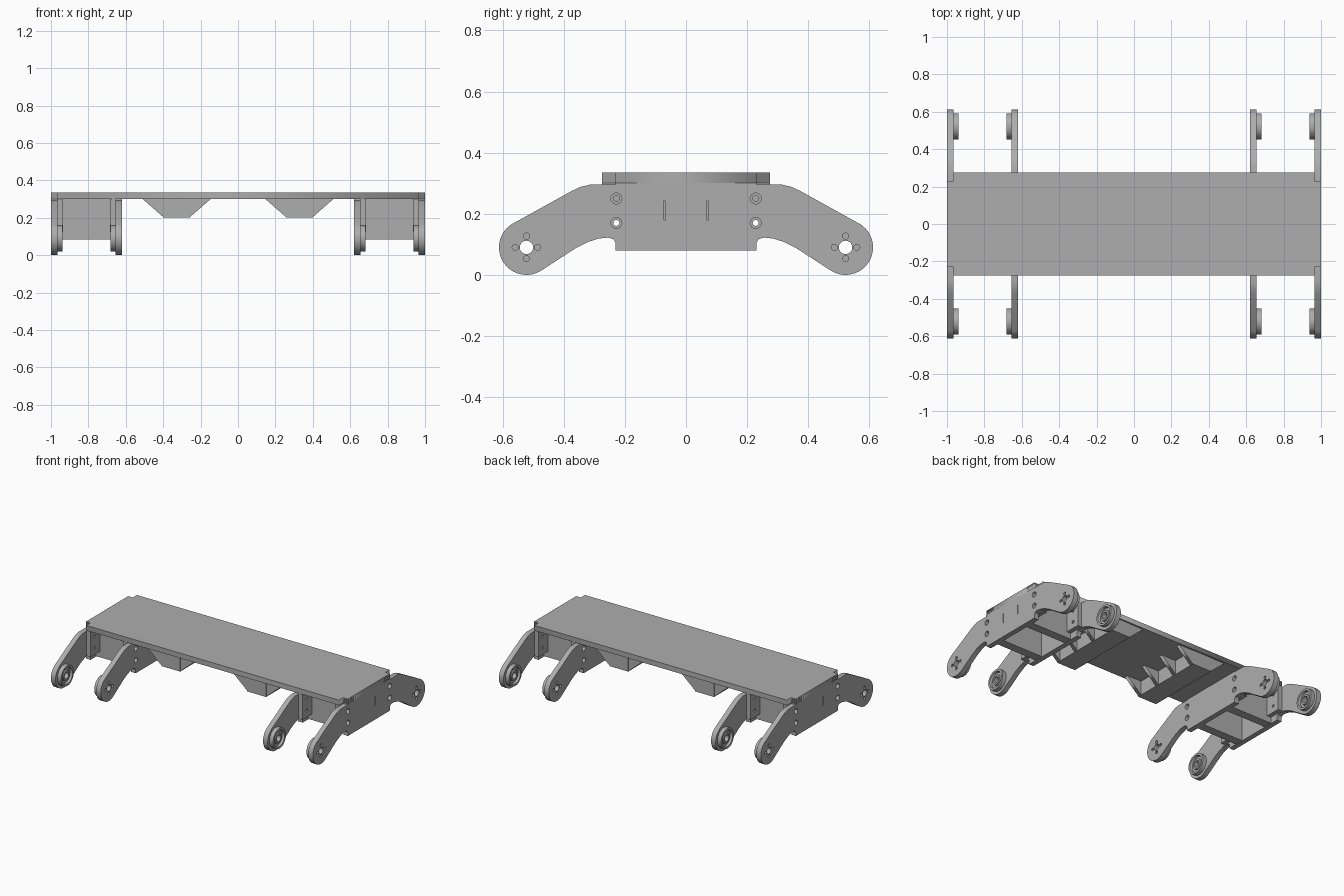
import bpy
import bmesh
from math import cos, sin, pi, radians
from mathutils import Matrix

cube = bpy.data.objects.get("Cube")
if cube:
    bpy.data.objects.remove(cube, do_unlink=True)

grey = bpy.data.materials.new("plain_grey")
grey.use_nodes = True
colour = (0.42, 0.42, 0.42, 1)
grey.diffuse_color = colour
grey.node_tree.nodes["Principled BSDF"].inputs["Base Color"].default_value = colour

# Sends profile axes (x, y, depth) to (y, z, x) or to (x, z, -y)
SIDEWAYS = Matrix(((0, 0, 1, 0), (1, 0, 0, 0), (0, 1, 0, 0), (0, 0, 0, 1)))
FACING = Matrix.Rotation(pi / 2, 4, "X")


def add_mesh(name, mesh, smooth=False):
    obj = bpy.data.objects.new(name, mesh)
    bpy.context.collection.objects.link(obj)
    mesh.materials.clear()
    mesh.materials.append(grey)
    if smooth:
        bpy.ops.object.select_all(action="DESELECT")
        obj.select_set(True)
        bpy.context.view_layer.objects.active = obj
        bpy.ops.object.shade_smooth_by_angle(angle=radians(30))
    return obj


def box(name, x, y, z):
    bm = bmesh.new()
    bmesh.ops.create_cube(bm, size=1)
    for v in bm.verts:
        v.co = [lo + (hi - lo) * (c + 0.5) for c, (lo, hi) in zip(v.co, (x, y, z))]
    mesh = bpy.data.meshes.new(name)
    bm.to_mesh(mesh)
    bm.free()
    return add_mesh(name, mesh)


def arc(cx, cy, r, start=0, end=360, n=20):
    return [(cx + r * cos(radians(start + (end - start) * i / n)),
             cy + r * sin(radians(start + (end - start) * i / n))) for i in range(n)]


def rect(x0, x1, y0, y1):
    return [(x0, y0), (x1, y0), (x1, y1), (x0, y1)]


def plate(name, loops, thick, matrix, smooth=False):
    """Extruded flat outline; every loop after the first is a hole."""
    curve = bpy.data.curves.new(name, "CURVE")
    curve.dimensions = "2D"
    curve.fill_mode = "BOTH"
    curve.extrude = thick / 2
    for loop in loops:
        spline = curve.splines.new("POLY")
        spline.points.add(len(loop) - 1)
        for p, (a, b) in zip(spline.points, loop):
            p.co = (a, b, 0, 1)
        spline.use_cyclic_u = True
    temp = bpy.data.objects.new(name + "_outline", curve)
    bpy.context.collection.objects.link(temp)
    graph = bpy.context.evaluated_depsgraph_get()
    mesh = bpy.data.meshes.new_from_object(temp.evaluated_get(graph))
    bpy.data.objects.remove(temp, do_unlink=True)
    bm = bmesh.new()
    bm.from_mesh(mesh)
    bmesh.ops.remove_doubles(bm, verts=bm.verts, dist=0.0001)
    bmesh.ops.transform(bm, matrix=matrix, verts=bm.verts)
    bmesh.ops.recalc_face_normals(bm, faces=bm.faces)
    bm.to_mesh(mesh)
    bm.free()
    return add_mesh(name, mesh, smooth)


HUB_Y, HUB_Z, T = 0.522, 0.09, 0.035


def hub_holes(side):
    y = side * HUB_Y
    small = [arc(y + 0.037 * dy, HUB_Z + 0.037 * dz, 0.01, n=12)
             for dy, dz in ((1, 0), (-1, 0), (0, 1), (0, -1))]
    return [arc(y, HUB_Z, 0.022)] + small


def arm_outline(top):
    """Body with a bent, round-ended arm at each end."""
    half = [(0.23, 0.08), (0.23, 0.105), (0.238, 0.117), (0.255, 0.122),
            (0.285, 0.119), (0.32, 0.108), (0.36, 0.088)]
    half += arc(HUB_Y, HUB_Z, 0.09, -122, 63, 28)
    half += [(0.375, 0.274), (0.345, 0.288), (0.315, 0.295), (0.23, 0.295), (0.23, top)]
    return half + [(-y, z) for y, z in reversed(half)]


def boss(name, x, y, direction):
    """Turned hub ring with a recessed face, pointing along x."""
    profile = [(0.022, 0), (0.07, 0), (0.07, 0.028), (0.056, 0.028), (0.052, 0.012),
               (0.036, 0.012), (0.034, 0.022), (0.022, 0.022)]
    bm = bmesh.new()
    verts = [bm.verts.new((x + direction * d, y + r, HUB_Z)) for r, d in profile]
    edges = [bm.edges.new((a, b)) for a, b in zip(verts, verts[1:] + verts[:1])]
    bmesh.ops.spin(bm, geom=verts + edges, cent=(x, y, HUB_Z), axis=(1, 0, 0),
                   angle=2 * pi, steps=32, use_merge=True)
    bmesh.ops.remove_doubles(bm, verts=bm.verts, dist=0.0001)
    bmesh.ops.recalc_face_normals(bm, faces=bm.faces)
    mesh = bpy.data.meshes.new(name)
    bm.to_mesh(mesh)
    bm.free()
    add_mesh(name, mesh, True)


# Deck with notched corners
corners = [(1 - T, 0.275), (1 - T, 0.23), (1, 0.23)]
right = [(x, -y) for x, y in corners] + corners[::-1]
deck = right + [(-x, -y) for x, y in right]
plate("deck", [deck], T, Matrix.Translation((0, 0, 0.3175)))

# Leg modules at both ends
for sx, end in ((1, "left"), (-1, "right")):
    bolts = [arc(s * 0.228, z, 0.018, n=16) for s in (1, -1) for z in (0.17, 0.25)]
    hubs = hub_holes(1) + hub_holes(-1)
    slots = [rect(s * 0.07 - 0.002, s * 0.07 + 0.002, 0.178, 0.243) for s in (1, -1)]
    for kind, x, top, extra in (("outer", 1 - T / 2, 0.334, slots), ("inner", 0.6375, 0.299, [])):
        matrix = Matrix.Translation((sx * x, 0, 0)) @ SIDEWAYS
        plate(f"{end}_{kind}_arm_plate", [arm_outline(top)] + bolts + hubs + extra,
              T, matrix, True)
        inward = sx if kind == "inner" else -sx
        face = sx * x + inward * T / 2
        for sy, where in ((1, "back"), (-1, "front")):
            boss(f"{end}_{kind}_{where}_hub", face, sy * HUB_Y, inward)
            # Drilled mounting bracket behind the bolt holes
            y0, y1 = sorted((sy * 0.16, sy * 0.275))
            holes = [arc(sy * 0.228, z, 0.01, n=12) for z in (0.17, 0.25)]
            plate(f"{end}_{kind}_{where}_bracket", [rect(y0, y1, 0.125, 0.3)] + holes, 0.03,
                  Matrix.Translation((face + inward * 0.015, 0, 0)) @ SIDEWAYS, True)
    # Cross walls of the open-bottomed housing
    for sy, where in ((1, "back"), (-1, "front")):
        box(f"{end}_{where}_housing_wall", sorted((sx * 0.65, sx * 0.97)),
            sorted((sy * 0.11, sy * 0.17)), (0.083, 0.301))

    # Rail under the deck with triangular ribs on both flanks
    middle = sx * 0.328
    box(f"{end}_deck_rail", (middle - 0.072, middle + 0.072), (-0.265, 0.265), (0.202, 0.301))
    for flank in (1, -1):
        for i in range(4):
            root = middle + flank * 0.07
            rib = [(root, 0.301), (middle + flank * 0.183, 0.301), (root, 0.202)]
            y = -0.25 + i * 0.5 / 3
            plate(f"{end}_rail_rib", [rib], 0.025, Matrix.Translation((0, y, 0)) @ FACING)
